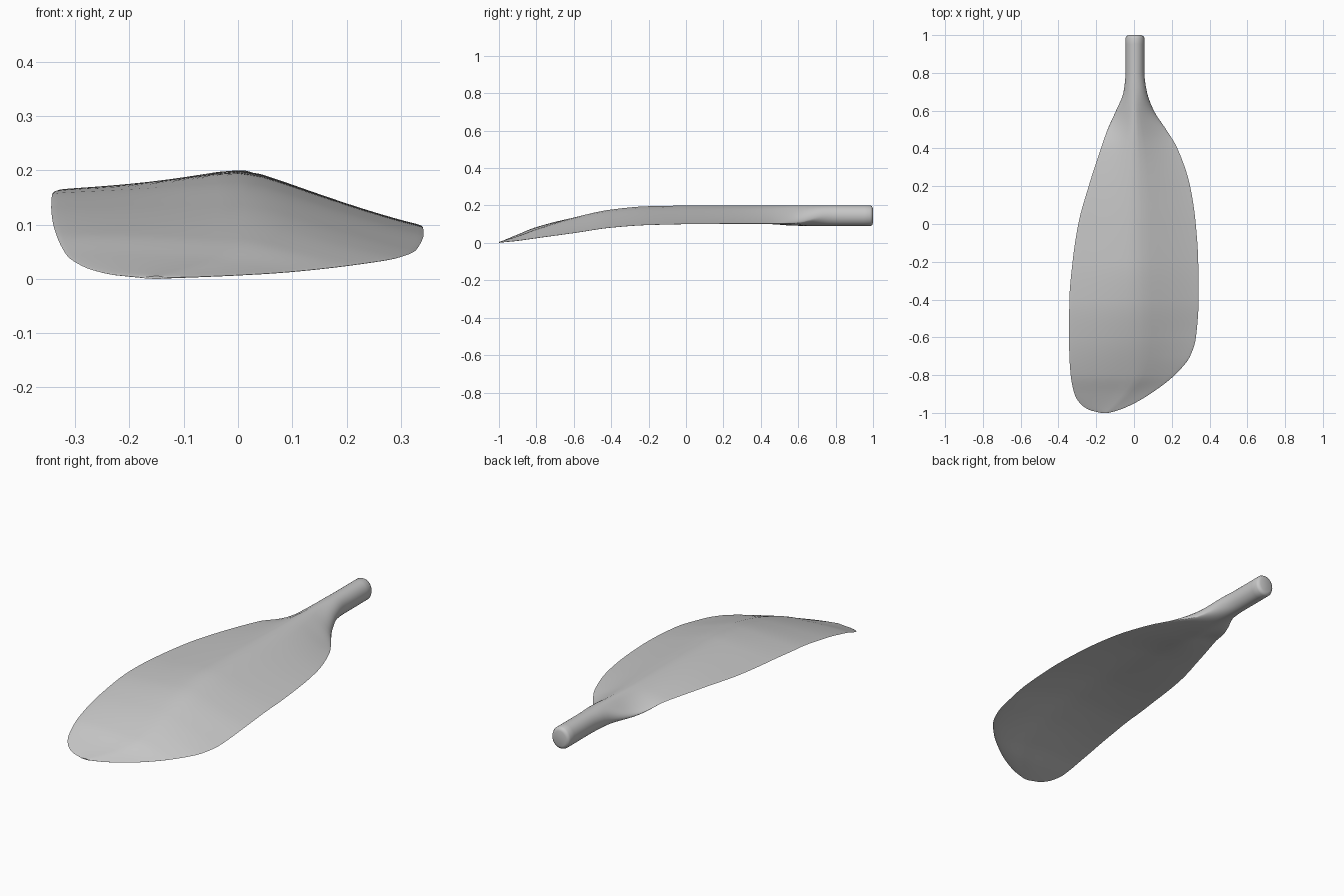
import bpy, bmesh, math

cube = bpy.data.objects.get("Cube")
if cube:
    bpy.data.objects.remove(cube, do_unlink=True)

# Plan outline: station y, left edge x, right edge x
OUTLINE = [
    (-1, -.175, -.135), (-.985, -.235, -.08), (-.95, -.285, 0), (-.9, -.315, .085),
    (-.8, -.335, .215), (-.7, -.342, .297), (-.6, -.344, .328), (-.4, -.342, .342),
    (-.2, -.325, .34), (0, -.295, .327), (.2, -.24, .297), (.4, -.175, .23),
    (.5, -.14, .17), (.6, -.095, .105), (.7, -.055, .068), (.8, -.045, .055),
    (1, -.045, .055)]

# Heights: station y, left edge z, right edge z, spine top, spine bottom, spine x
HEIGHTS = [
    (-1, .002, .002, .005, 0, -.15), (-.9, .043, .012, .036, .022, -.06),
    (-.8, .082, .026, .073, .056, 0), (-.6, .13, .053, .135, .115, .01),
    (-.4, .157, .082, .178, .152, .005), (-.2, .164, .096, .196, .165, 0),
    (.1, .164, .102, .2, .155, 0), (.4, .155, .103, .2, .11, 0),
    (.58, .125, .105, .2, .092, .002), (.75, .145, .145, .2, .09, .005),
    (1, .145, .145, .2, .09, .005)]

STATIONS = 90
SIDE = 12          # points from spine to edge on each quarter
SHAFT_END = 0.985
EDGE = 0.007       # half thickness of the blade rim


def sample(table, y):
    """Smooth monotone interpolation of table rows at station y."""
    i = 0
    while i < len(table) - 2 and y > table[i + 1][0]:
        i += 1

    def slope(k, c):
        if k == 0 or k == len(table) - 1:
            j = min(k, len(table) - 2)
            return (table[j + 1][c] - table[j][c]) / (table[j + 1][0] - table[j][0])
        a, b, d = table[k - 1], table[k], table[k + 1]
        s, t = (b[c] - a[c]) / (b[0] - a[0]), (d[c] - b[c]) / (d[0] - b[0])
        return 2 * s * t / (s + t) if s * t > 0 else 0

    p, q = table[i], table[i + 1]
    h = q[0] - p[0]
    t = (y - p[0]) / h
    out = []
    for c in range(1, len(p)):
        rise = q[c] - p[c]
        m, n = slope(i, c) * h, slope(i + 1, c) * h
        out.append(p[c] + m * t + (3 * rise - 2 * m - n) * t ** 2
                   + (m + n - 2 * rise) * t ** 3)
    return out


def section(y):
    """Closed ring: thin ridged blade that turns into a round shaft."""
    left, right = sample(OUTLINE, y)
    zl, zr, top, bottom, spine = sample(HEIGHTS, y)
    blend = min(max((y - .42) / .33, 0), 1)
    blend = blend * blend * (3 - 2 * blend)
    rim = EDGE * (1 - blend) * min(1, .3 + (y + 1) * 4)
    ring = []
    for k in range(4 * SIDE):
        angle = math.pi * k / (2 * SIDE)
        c, s = math.cos(angle), math.sin(angle)
        t = abs(c)
        x_edge, z_edge, power = (right, zr, 1.25) if c > 0 else (left, zl, 1.7)
        z_spine = top if s > 0 else bottom
        # Ridge falls away from a softly rounded crest
        soft = .12
        fall = (math.hypot(t, soft) - soft) / (math.hypot(1, soft) - soft)
        ridge = max(1 - fall, 0) ** power
        f = ridge * (1 - blend) + abs(s) * blend
        z = z_edge + (z_spine - z_edge) * f
        z += rim * s * t
        ring.append((spine + (x_edge - spine) * t, y, max(z, 0)))
    return ring


# Loft the whole paddle, with stations packed closer at the tip
bm = bmesh.new()
rings = []
for i in range(STATIONS + 1):
    y = -1 + (1 + SHAFT_END) * (i / STATIONS) ** 1.5
    rings.append([bm.verts.new(p) for p in section(y)])
count = 4 * SIDE
for a, b in zip(rings, rings[1:]):
    for k in range(count):
        n = (k + 1) % count
        bm.faces.new((a[k], a[n], b[n], b[k]))
bm.faces.new(rings[0])
cap = bm.faces.new(rings[-1])
bmesh.ops.recalc_face_normals(bm, faces=bm.faces)

# Rounded shaft end
for width, depth in ((.005, .01), (.012, .005)):
    bmesh.ops.inset_region(bm, faces=[cap], thickness=width, depth=0)
    bmesh.ops.translate(bm, verts=cap.verts, vec=(0, depth, 0))

mesh = bpy.data.meshes.new("paddle_blade")
bm.to_mesh(mesh)
bm.free()
paddle = bpy.data.objects.new("paddle_blade", mesh)
bpy.context.collection.objects.link(paddle)

# Plain grey finish
grey = bpy.data.materials.new("plain_grey")
grey.use_nodes = True
colour = (.57, .57, .57, 1)
grey.diffuse_color = colour
grey.node_tree.nodes["Principled BSDF"].inputs["Base Color"].default_value = colour
mesh.materials.append(grey)

bpy.context.view_layer.objects.active = paddle
paddle.select_set(True)
bpy.ops.object.shade_smooth_by_angle(angle=math.radians(50))
